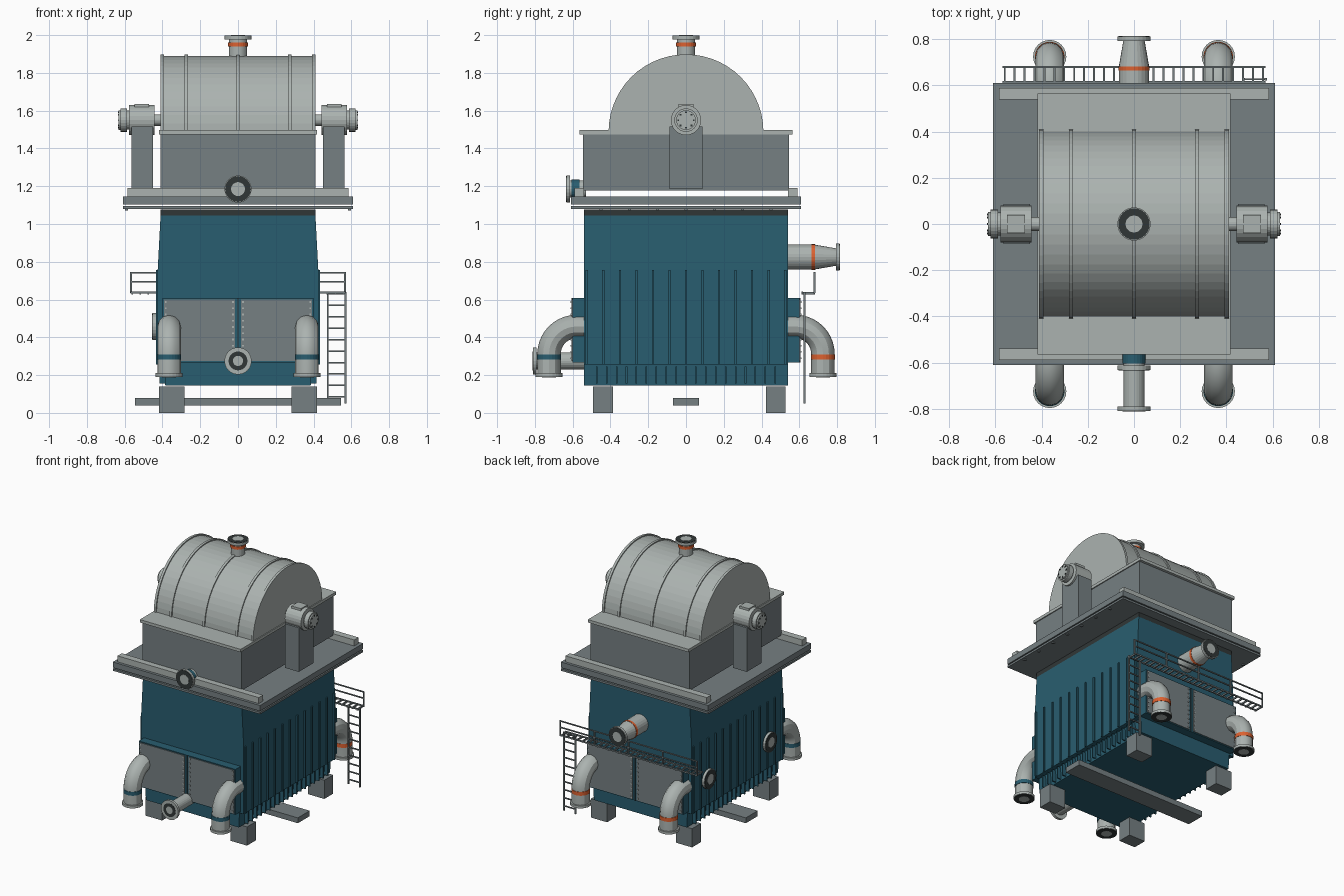
import bpy, bmesh
from math import sin, cos, pi
from mathutils import Vector, Matrix

cube = bpy.data.objects.get("Cube")
if cube:
    bpy.data.objects.remove(cube)


def material(name, r, g, b):
    m = bpy.data.materials.new(name)
    m.use_nodes = True
    m.diffuse_color = (r, g, b, 1)
    m.node_tree.nodes["Principled BSDF"].inputs["Base Color"].default_value = (r, g, b, 1)
    return m


LIGHT = material("light grey", .41, .45, .435)
GREY = material("slate grey", .18, .215, .225)
TEAL = material("teal blue", .022, .11, .16)
ORANGE = material("orange", .72, .12, .03)
DARK = material("charcoal", .03, .037, .037)


def finish(name, bm, mat):
    bmesh.ops.recalc_face_normals(bm, faces=bm.faces)
    mesh = bpy.data.meshes.new(name)
    bm.to_mesh(mesh)
    bm.free()
    mesh.materials.append(mat)
    ob = bpy.data.objects.new(name, mesh)
    bpy.context.collection.objects.link(ob)
    return ob


def boxes(name, mat, items):
    """Boxes given as (centre, size), joined in one mesh."""
    bm = bmesh.new()
    for c, s in items:
        bmesh.ops.create_cube(bm, size=1, matrix=Matrix.Translation(c) @ Matrix.Diagonal((*s, 1)))
    return finish(name, bm, mat)


def box(name, mat, c, s):
    return boxes(name, mat, [(c, s)])


def prism(name, mat, outline, place, depth):
    """Extrude a closed outline; place maps (a, b) to a start point."""
    bm = bmesh.new()
    f = bm.faces.new([bm.verts.new(place(a, b)) for a, b in outline])
    ext = bmesh.ops.extrude_face_region(bm, geom=[f])
    moved = [v for v in ext["geom"] if isinstance(v, bmesh.types.BMVert)]
    bmesh.ops.translate(bm, verts=moved, vec=depth)
    return finish(name, bm, mat)


def lathe(name, mat, origin, axis, profile, n=24):
    """Turn (distance along axis, radius) points; ends are capped."""
    bm = bmesh.new()
    rot = Vector(axis).to_track_quat('Z', 'Y')
    rings = []
    for h, r in profile:
        rings.append([bm.verts.new(Vector(origin) + rot @ Vector(
            (r * cos(2 * pi * i / n), r * sin(2 * pi * i / n), h))) for i in range(n)])
    for a, b in zip(rings, rings[1:]):
        for i in range(n):
            j = (i + 1) % n
            bm.faces.new((a[i], a[j], b[j], b[i]))
    bm.faces.new(rings[0])
    bm.faces.new(rings[-1])
    return finish(name, bm, mat)


def rod(name, mat, origin, axis, start, end, r, n=24):
    return lathe(name, mat, origin, axis, [(start, r), (end, r)], n)


def flange(name, origin, axis, h, outer=.072, ring=.068):
    """Flange ending at distance h, with a dark sealing face and pale bore."""
    rod(name, LIGHT, origin, axis, h - .022, h - .003, outer)
    rod(name + "_seal", DARK, origin, axis, h - .004, h - .001, ring)
    rod(name + "_bore", LIGHT, origin, axis, h - .003, h, ring * .54)


# Feet and cross beam
boxes("feet", GREY, [((x, y, .07), (.135, .105, .14))
                     for x in (-.352, .352) for y in (-.44, .475)])
box("cross_beam", GREY, (0, 0, .06), (1.09, .14, .04))

# Furnace body with recessed base and stiffeners
half = [(.41, 1.045), (.425, .76), (.425, .255), (.39, .255), (.385, .145)]
outline = half + [(-x, z) for x, z in reversed(half)]
prism("body", TEAL, outline, lambda a, b: (a, -.54, b), (0, 1.08, 0))
boxes("side_ribs", TEAL, [((s * .42, k * .0875, .507), (.03, .012, .5))
                          for s in (-1, 1) for k in range(-6, 7)])
boxes("base_ribs", TEAL, [((s * .395, k * .0525, .2), (.04, .008, .09))
                          for s in (-1, 1) for k in range(-9, 10)])
box("neck_seal", DARK, (0, 0, 1.06), (.82, 1.08, .035))

# Access door boxes front and back, with panels and bolts
for s, side in ((-1, "front"), (1, "back")):
    box(side + "_door_box", TEAL, (0, s * .57, .437), (.80, .064, .34))
    boxes(side + "_door_panels", GREY, [((x, s * .603, .437), (.375, .008, .325))
                                        for x in (-.204, .204)])
    box(side + "_door_seam", DARK, (0, s * .602, .437), (.006, .006, .34))
    boxes(side + "_door_bolts", LIGHT,
          [((x * t, s * .608, .29 + k * .033), (.009, .006, .009))
           for t in (-1, 1) for x in (.026, .382) for k in range(10)])

# Elbow pipes at the four corners
R = .145
for s, side, band in ((-1, "front", TEAL), (1, "back", ORANGE)):
    for x, hand in ((-.365, "right"), (.365, "left")):
        path = [(x, s * .54, .457)]
        for k in range(11):
            a = pi / 2 * k / 10
            path.append((x, s * (.58 + R * sin(a)), .457 - R + R * cos(a)))
        path.append((x, s * .725, .20))
        cu = bpy.data.curves.new("elbow", 'CURVE')
        cu.dimensions = '3D'
        cu.bevel_depth = .062
        cu.bevel_resolution = 4
        cu.use_fill_caps = True
        sp = cu.splines.new('POLY')
        sp.points.add(len(path) - 1)
        for p, co in zip(sp.points, path):
            p.co = (*co, 1)
        cu.materials.append(LIGHT)
        name = f"{side}_{hand}_elbow"
        ob = bpy.data.objects.new(name, cu)
        bpy.context.collection.objects.link(ob)
        bpy.ops.object.select_all(action='DESELECT')
        bpy.context.view_layer.objects.active = ob
        ob.select_set(True)
        bpy.ops.object.convert(target='MESH')
        bpy.ops.object.shade_smooth_by_angle()
        end = (x, s * .725, .31)
        rod(name + "_band", band, end, (0, 0, -1), 0, .028, .064)
        flange(name + "_flange", end, (0, 0, -1), .122)

# Straight nozzles on front, sides and back
rod("front_lower_pipe", LIGHT, (0, 0, .275), (0, -1, 0), .54, .80, .045)
flange("front_lower_flange", (0, 0, .275), (0, -1, 0), .813, .072, .05)
rod("front_upper_pipe", LIGHT, (0, 0, 1.185), (0, -1, 0), .53, .62, .045)
rod("front_upper_band", TEAL, (0, 0, 1.185), (0, -1, 0), .565, .605, .05)
flange("front_upper_flange", (0, 0, 1.185), (0, -1, 0), .635)
for y, name in ((-.36, "front"), (.36, "rear")):
    rod(name + "_side_pipe", LIGHT, (0, y, .457), (-1, 0, 0), .41, .44, .045)
    flange(name + "_side_flange", (0, y, .457), (-1, 0, 0), .456)
lathe("back_outlet", LIGHT, (0, 0, .825), (0, 1, 0), [(.53, .066), (.68, .066), (.80, .045)])
rod("back_outlet_band", ORANGE, (0, 0, .825), (0, 1, 0), .664, .682, .068)
flange("back_outlet_flange", (0, 0, .825), (0, 1, 0), .815)

# Walkway, railing and ladder at the back
boxes("walkway", GREY,
      [((0, y, .637), (1.14, .008, .01)) for y in (.615, .68)]
      + [((-.56 + k * .043, .647, .634), (.008, .07, .012)) for k in range(27)])
boxes("railing", GREY,
      [((0, .68, z), (1.14, .008, .008)) for z in (.695, .742)]
      + [((x, .68, .69), (.009, .009, .11)) for x in (-.566, -.283, 0, .283, .566)])
boxes("ladder", GREY,
      [((x, .627, .345), (.01, .01, .59)) for x in (.475, .57)]
      + [((.522, .627, .085 + k * .0605), (.095, .008, .008)) for k in range(10)])

# Deck plates with end rails and underside bolts
box("lower_deck", GREY, (0, 0, 1.087), (1.22, 1.22, .015))
box("upper_deck", GREY, (0, 0, 1.124), (1.22, 1.22, .042))
boxes("deck_rails", LIGHT, [((0, y, 1.167), (1.17, .05, .046)) for y in (-.565, .565)])
boxes("deck_bolts", GREY, [((x, k * .15, 1.076), (.015, .015, .01))
                           for x in (-.59, .59) for k in range(-3, 4)])

# Upper casing and lid flange
box("casing", GREY, (0, 0, 1.33), (.82, 1.09, .305))
box("casing_lid", LIGHT, (0, 0, 1.486), (.835, 1.13, .022))


# Barrel dome with hoops
def arch(r):
    return [(r * cos(pi * k / 28), 1.488 + r * sin(pi * k / 28)) for k in range(29)]


prism("dome", LIGHT, arch(.402), lambda a, b: (-.402, a, b), (.804, 0, 0))
for i, x in enumerate((-.402, -.273, 0, .273, .402)):
    prism(f"dome_hoop_{i + 1}", LIGHT, arch(.41),
          lambda a, b: (x - .009, a, b), (.018, 0, 0))
rod("top_nozzle", LIGHT, (0, 0, 0), (0, 0, 1), 1.86, 1.99, .048)
rod("top_nozzle_band", ORANGE, (0, 0, 0), (0, 0, 1), 1.94, 1.962, .053)
flange("top_flange", (0, 0, 0), (0, 0, 1), 2.0)

# Bearing pillars, housings and bolted end caps
for s, side in ((-1, "right"), (1, "left")):
    axle, out = (0, 0, 1.55), (s, 0, 0)
    box(side + "_pillar", GREY, (s * .507, 0, 1.35), (.115, .174, .33))
    rod(side + "_shaft", LIGHT, axle, out, .40, .46, .03)
    rod(side + "_bearing", LIGHT, axle, out, .443, .578, .08)
    box(side + "_bearing_cap", LIGHT, (s * .51, 0, 1.615), (.078, .08, .042))
    lathe(side + "_end_cap", LIGHT, axle, out,
          [(.57, .05), (.588, .05), (.588, .062), (.622, .062), (.622, .052), (.632, .052)])
    boxes(side + "_cap_bolts", DARK,
          [((s * .632, .041 * cos(k * pi / 4), 1.55 + .041 * sin(k * pi / 4)),
            (.008, .009, .009)) for k in range(8)])
